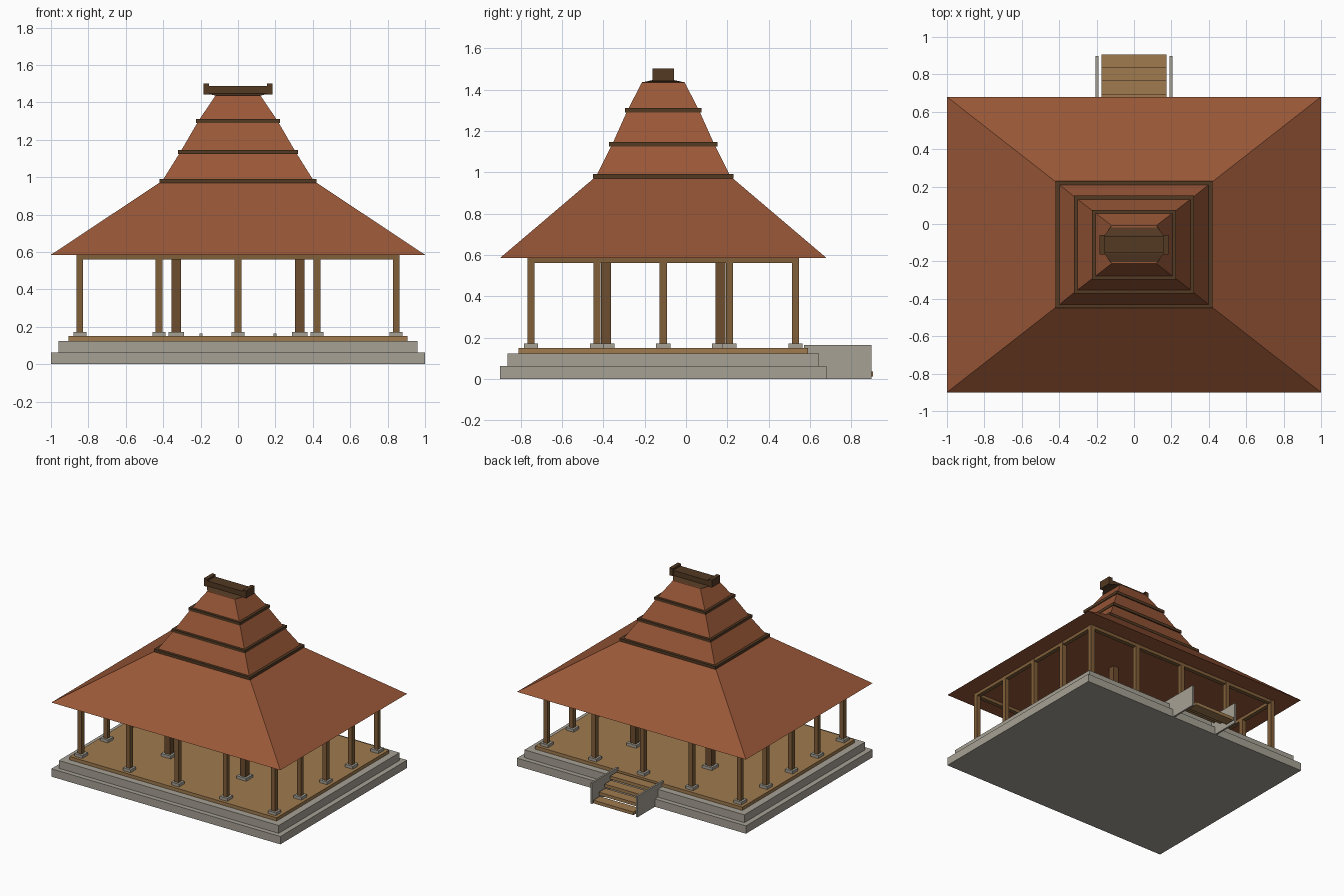
import bpy, bmesh

if "Cube" in bpy.data.objects:
    bpy.data.objects.remove(bpy.data.objects["Cube"])

CY = -0.11  # pavilion centre in y (stairs extend behind)


def material(name, rgb):
    m = bpy.data.materials.new(name)
    m.diffuse_color = (*[(c / 255) ** 2.2 for c in rgb], 1)
    m.use_nodes = True
    m.node_tree.nodes["Principled BSDF"].inputs["Base Color"].default_value = m.diffuse_color
    return m


STONE = material("stone", (165, 160, 148))
FLOOR = material("floor_wood", (158, 122, 80))
POST = material("post_wood", (128, 95, 60))
INNER = material("inner_post_wood", (108, 78, 50))
TILE = material("roof_tile", (152, 88, 58))
DARK = material("dark_wood", (84, 60, 40))


def frustum(name, mat, x, y, z0, z1, bottom, top=None):
    """Solid between two rectangles given as half sizes; a box if top is omitted."""
    top = top or bottom
    bm = bmesh.new()
    bmesh.ops.create_cube(bm, size=2)
    for v in bm.verts:
        hx, hy = top if v.co.z > 0 else bottom
        v.co = (x + v.co.x * hx, y + v.co.y * hy, z1 if v.co.z > 0 else z0)
    me = bpy.data.meshes.new(name)
    bm.to_mesh(me)
    bm.free()
    me.materials.append(mat)
    ob = bpy.data.objects.new(name, me)
    bpy.context.collection.objects.link(ob)
    return ob


# Stepped base and floor
frustum("base_lower", STONE, 0, CY, 0, 0.062, (1.0, 0.79))
frustum("base_upper", STONE, 0, CY, 0.062, 0.124, (0.96, 0.753))
frustum("floor", FLOOR, 0, CY, 0.124, 0.15, (0.905, 0.70))


def column(name, mat, x, y, half, foot):
    frustum(name + "_foot", STONE, x, y, 0.15, 0.172, (foot, foot))
    frustum(name, mat, x, y, 0.172, 0.585, (half, half))


# Perimeter columns on a 5 x 5 grid, edge positions only
DX, DY = 0.4225, 0.32
for i in range(-2, 3):
    for j in range(-2, 3):
        if 2 in (abs(i), abs(j)):
            column("outer_column", POST, i * DX, CY + j * DY, 0.0175, 0.034)

# Four inner main columns
for sx in (-1, 1):
    for sy in (-1, 1):
        column("inner_column", INNER, sx * 0.33, CY + sy * 0.277, 0.025, 0.042)

# Perimeter beams
for s in (-1, 1):
    frustum("long_beam", POST, 0, CY + s * 2 * DY, 0.56, 0.585, (0.862, 0.0155))
    frustum("side_beam", POST, s * 2 * DX, CY, 0.56, 0.585, (0.0155, 0.656))

# Roof: wide skirt, then three steep tiers (z, half x, half y)
levels = [(0.585, 1.0, 0.79), (0.98, 0.405, 0.325), (1.135, 0.308, 0.247),
          (1.30, 0.212, 0.173), (1.437, 0.12, 0.102)]
for a, b in zip(levels, levels[1:]):
    frustum("roof_tier", TILE, 0, CY, a[0], b[0], a[1:], b[1:])

# Dark trim bands at the tier joints
for z, hx, hy in ((0.98, 0.42, 0.34), (1.135, 0.32, 0.262), (1.30, 0.225, 0.186)):
    frustum("roof_band", DARK, 0, CY, z - 0.011, z + 0.011, (hx, hy))

# Ridge cap, bar and end blocks
frustum("ridge_cap", DARK, 0, CY, 1.435, 1.446, (0.12, 0.102), (0.157, 0.05))
frustum("ridge_bar", DARK, 0, CY, 1.443, 1.486, (0.17, 0.046))
for s in (-1, 1):
    frustum("ridge_end", DARK, s * 0.17, CY, 1.442, 1.502, (0.015, 0.052))

# Back stairs: open treads between two side walls
for k in range(4):
    z = 0.037 + k * 0.037
    frustum("stair_tread", FLOOR, 0, 0.866 - k * 0.07, z - 0.025, z, (0.175, 0.04))
for s in (-1, 1):
    frustum("stair_wall", STONE, s * 0.198, 0.735, 0, 0.165, (0.007, 0.163))
